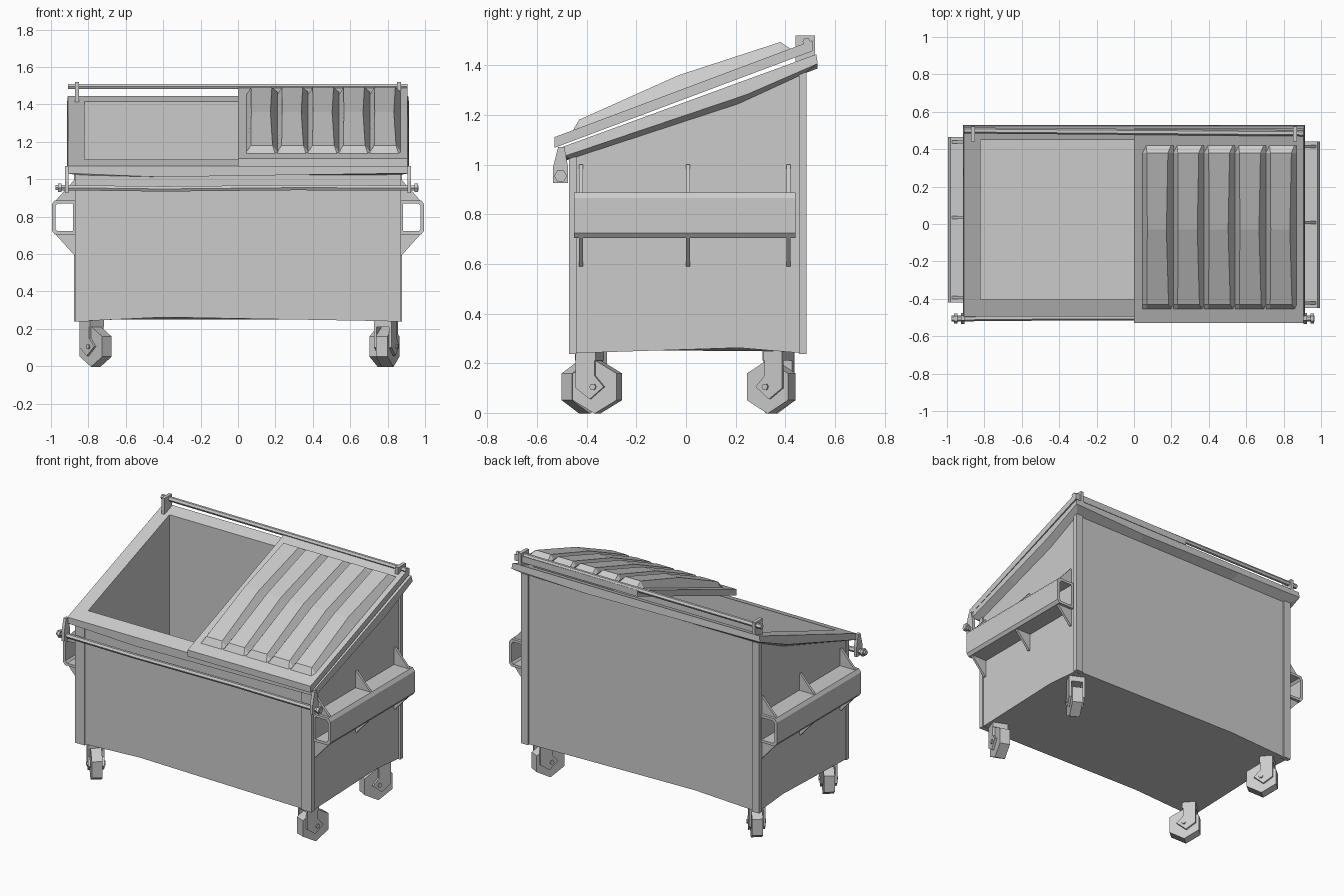
import bpy, bmesh, math
from mathutils import Vector, Matrix

cube = bpy.data.objects.get("Cube")
if cube:
    bpy.data.objects.remove(cube)

metal = bpy.data.materials.new("plain_grey")
metal.use_nodes = True
GREY = (0.6, 0.6, 0.6, 1)
metal.diffuse_color = GREY
metal.node_tree.nodes["Principled BSDF"].inputs["Base Color"].default_value = GREY


def loft(name, rings, cap=True, closed=False):
    """Skin a list of equal-length rings of points."""
    bm = bmesh.new()
    rows = [[bm.verts.new(p) for p in ring] for ring in rings]
    n = len(rows[0])
    pairs = list(zip(rows, rows[1:])) + ([(rows[-1], rows[0])] if closed else [])
    for a, b in pairs:
        for i in range(n):
            j = (i + 1) % n
            bm.faces.new((a[i], a[j], b[j], b[i]))
    if cap and not closed:
        bm.faces.new(rows[0][::-1])
        bm.faces.new(rows[-1])
    bmesh.ops.recalc_face_normals(bm, faces=bm.faces)
    mesh = bpy.data.meshes.new(name)
    bm.to_mesh(mesh)
    bm.free()
    mesh.materials.append(metal)
    ob = bpy.data.objects.new(name, mesh)
    bpy.context.collection.objects.link(ob)
    return ob


def prism_x(name, yz, x0, x1):
    return loft(name, [[(x, y, z) for y, z in yz] for x in (x0, x1)])


def prism_y(name, xz, y0, y1):
    return loft(name, [[(x, y, z) for x, z in xz] for y in (y0, y1)])


def box(name, x0, x1, y0, y1, z0, z1):
    return prism_x(name, [(y0, z0), (y1, z0), (y1, z1), (y0, z1)], x0, x1)


def hexagon(cy, cz, r, turn=0.0):
    return [(cy + r * math.cos(turn + k * math.pi / 3),
             cz + r * math.sin(turn + k * math.pi / 3)) for k in range(6)]


def bump(t, peak):
    return t / peak if t < peak else (1 - t) / (1 - peak)


# Open bin: outer wall, overhanging sloped rim and inner wall in one shell
def ring(hx, y0, y1, height):
    pts = []
    for t in (0, 0.27, 0.7):
        pts.append((-hx + 2 * hx * t, y0, "front", t))
    for t in (0, 0.35, 0.72):
        pts.append((hx, y0 + (y1 - y0) * t, "side", t))
    for t in (0, 0.3, 0.73):
        pts.append((hx - 2 * hx * t, y1, "back", t))
    for t in (0, 0.28, 0.65):
        pts.append((-hx, y1 + (y0 - y1) * t, "side", 1 - t))
    return [(x, y, height(x, y, s, t)) for x, y, s, t in pts]


def slope(y, base):
    return base + 0.365 * (y + 0.5)


def bottom(x, y, side, t):
    return 0.24 + 0.022 * bump(t, 0.27 if side == "front" else 0.72)


def rim_under(x, y, side, t):
    sag = 0.025 * bump(t, 0.72) if side == "side" else 0.0
    return slope(y, 1.01) - sag


def rim_low(x, y, side, t):
    sag = 0.02 * bump(t, 0.72 if side == "side" else 0.27)
    return slope(y, 1.03) - sag


def rim_top(x, y, side, t):
    return slope(y, 1.07)


loft("bin_body", [
    ring(0.865, -0.465, 0.475, bottom),
    ring(0.865, -0.465, 0.475, rim_under),
    ring(0.915, -0.495, 0.53, rim_low),
    ring(0.91, -0.495, 0.525, rim_top),
    ring(0.82, -0.405, 0.45, rim_top),
    ring(0.82, -0.405, 0.45, lambda x, y, s, t: 0.28),
])

# Corner posts
for s, side in ((-1, "right"), (1, "left")):
    xs = sorted((s * 0.80, s * 0.872))
    box(f"front_post_{side}", *xs, -0.472, -0.44, 0.238, 1.03)
    xs = sorted((s * 0.825, s * 0.877))
    box(f"back_post_{side}", *xs, 0.455, 0.485, 0.238, 1.37)


# Closed lid over the left half with five raised ribs
def lid_z(y):
    return 1.11 + 0.375 * (y + 0.53)


prism_x("lid", [(-0.53, 1.067), (0.51, lid_z(0.51) - 0.043),
                (0.51, lid_z(0.51)), (-0.53, 1.11)], 0.0, 0.905)
stations = [(-0.455, 0.0), (-0.43, 0.033), (-0.03, 0.062), (0.38, 0.042), (0.42, 0.0)]
for k in range(5):
    x0 = 0.045 + 0.165 * k
    x1 = x0 + 0.165
    rings = []
    for y, h in stations:
        z = lid_z(y)
        rings.append([(x0, y, z - 0.01), (x0, y, z), (x0 + 0.02 + 0.1 * h, y, z + h),
                      (x1 - 0.012 - 0.4 * h, y, z + h), (x1, y, z), (x1, y, z - 0.01)])
    loft(f"lid_rib_{k + 1}", rings)


# Hinge bar along the back and lock bar along the front
def bar(name, path, r):
    loft(name, [[(x, y, z) for y, z in hexagon(cy, cz, r)] for x, cy, cz in path])


bar("hinge_bar", [(-0.91, 0.50, 1.495), (0.905, 0.485, 1.495)], 0.016)
bar("lock_bar", [(-0.975, -0.505, 0.955), (-0.4, -0.5, 0.948),
                 (0.3, -0.5, 0.955), (0.965, -0.505, 0.953)], 0.016)
for s, side in ((-1, "right"), (1, "left")):
    xs = sorted((s * 0.85, s * 0.872))
    box(f"hinge_bracket_{side}", *xs, 0.44, 0.52, 1.41, 1.52)
    xs = sorted((s * 0.905, s * 0.925))
    prism_x(f"lock_bracket_{side}", [(-0.535, 0.925), (-0.475, 0.925), (-0.475, 0.99),
                                     (-0.49, 1.07), (-0.515, 1.07), (-0.535, 0.99)], *xs)
    xs = sorted((s * 0.945, s * 0.962))
    prism_x(f"lock_collar_{side}", hexagon(-0.505, 0.954, 0.026), *xs)

# Fork pockets on both sides: hollow tubes with triangular gussets
for s, side, y0, y1 in ((-1, "right", -0.42, 0.465), (1, "left", -0.45, 0.44)):
    outer = [(0.86, 0.705), (0.98, 0.705), (0.995, 0.725), (0.995, 0.865),
             (0.98, 0.887), (0.86, 0.887)]
    inner = [(0.882, 0.722), (0.965, 0.722), (0.977, 0.735), (0.977, 0.855),
             (0.965, 0.87), (0.882, 0.87)]
    rings = [[(s * x, y, z) for x, z in prof]
             for prof, y in ((outer, y0), (outer, y1), (inner, y1), (inner, y0))]
    loft(f"fork_pocket_{side}", rings, closed=True)
    for k, t in enumerate((0.03, 0.515, 0.97)):
        y = y0 + (y1 - y0) * t
        for label, za, zb in (("upper", 0.88, 1.0), ("lower", 0.71, 0.59)):
            tri = [(s * 0.86, za), (s * 0.98, za), (s * 0.872, zb), (s * 0.86, zb)]
            prism_y(f"{label}_gusset_{side}_{k + 1}", tri, y - 0.008, y + 0.008)


# Swivel casters: hexagonal wheel, two fork plates, stem and axle nut
def caster(label, x, y, angle):
    parts = [prism_x(f"{label}_wheel", hexagon(0.03, 0.105, 0.108, math.pi / 2), -0.033, 0.033),
             prism_x(f"{label}_axle", hexagon(0.03, 0.105, 0.014), -0.058, 0.058),
             box(f"{label}_stem", -0.05, 0.05, -0.045, 0.04, 0.21, 0.25)]
    plate = [(-0.045, 0.25), (-0.045, 0.1), (0.015, 0.055),
             (0.075, 0.105), (0.035, 0.15), (0.035, 0.25)]
    for s, side in ((-1, "inner"), (1, "outer")):
        parts.append(prism_x(f"{label}_fork_{side}", plate, *sorted((s * 0.036, s * 0.05))))
    place = Matrix.Translation(Vector((x, y, 0))) @ Matrix.Rotation(math.radians(angle), 4, "Z")
    for p in parts:
        p.data.transform(place)


caster("front_left_caster", 0.79, -0.385, -20)
caster("back_left_caster", 0.79, 0.37, 152)
caster("front_right_caster", -0.78, -0.385, 220)
caster("back_right_caster", -0.78, 0.37, 220)
